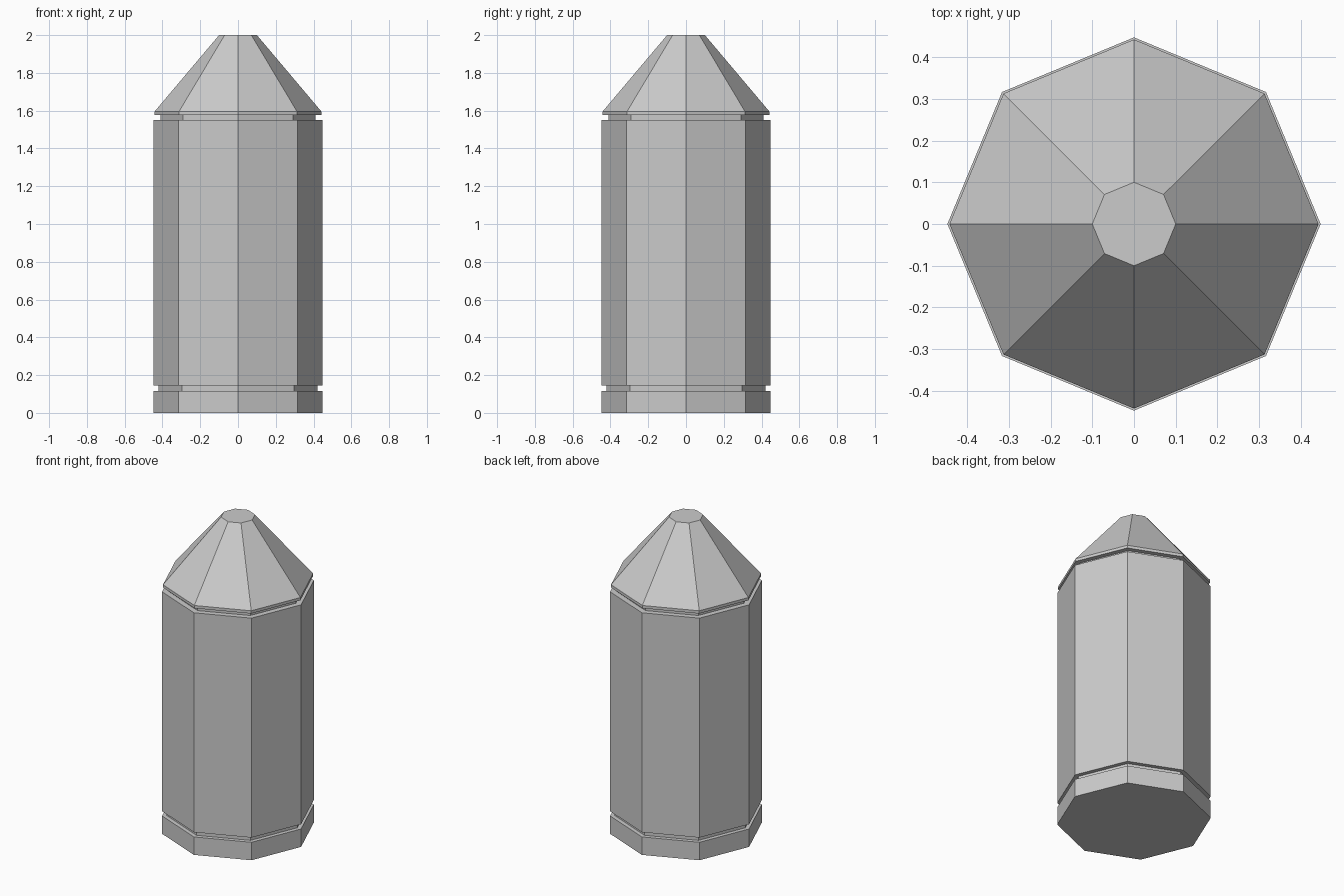
import bpy
import bmesh
from math import cos, sin, pi

if "Cube" in bpy.data.objects:
    bpy.data.objects.remove(bpy.data.objects["Cube"])

SIDES = 8


def lathe(name, profile, cap_bottom=False, cap_top=False):
    """Turn a (radius, height) profile into a flat-sided octagonal shell."""
    bm = bmesh.new()
    rings = [[bm.verts.new((r * cos(2 * pi * i / SIDES), r * sin(2 * pi * i / SIDES), z))
              for i in range(SIDES)] for r, z in profile]
    for low, high in zip(rings, rings[1:]):
        for i in range(SIDES):
            j = (i + 1) % SIDES
            bm.faces.new((low[i], low[j], high[j], high[i]))
    if cap_bottom:
        bm.faces.new(rings[0][::-1])
    if cap_top:
        bm.faces.new(rings[-1])
    mesh = bpy.data.meshes.new(name)
    bm.to_mesh(mesh)
    bm.free()
    obj = bpy.data.objects.new(name, mesh)
    bpy.context.collection.objects.link(obj)
    return obj


# Casing: base rim, extraction groove, long body and its top shoulder
lathe("casing", [(0.447, 0), (0.447, 0.115), (0.42, 0.115), (0.42, 0.145),
                 (0.447, 0.145), (0.447, 1.55), (0.41, 1.55)], cap_bottom=True)

# Tip: recessed neck, thin rim and blunt cone
lathe("tip", [(0.41, 1.55), (0.41, 1.577), (0.442, 1.577),
              (0.442, 1.595), (0.1, 2.0)], cap_top=True)
